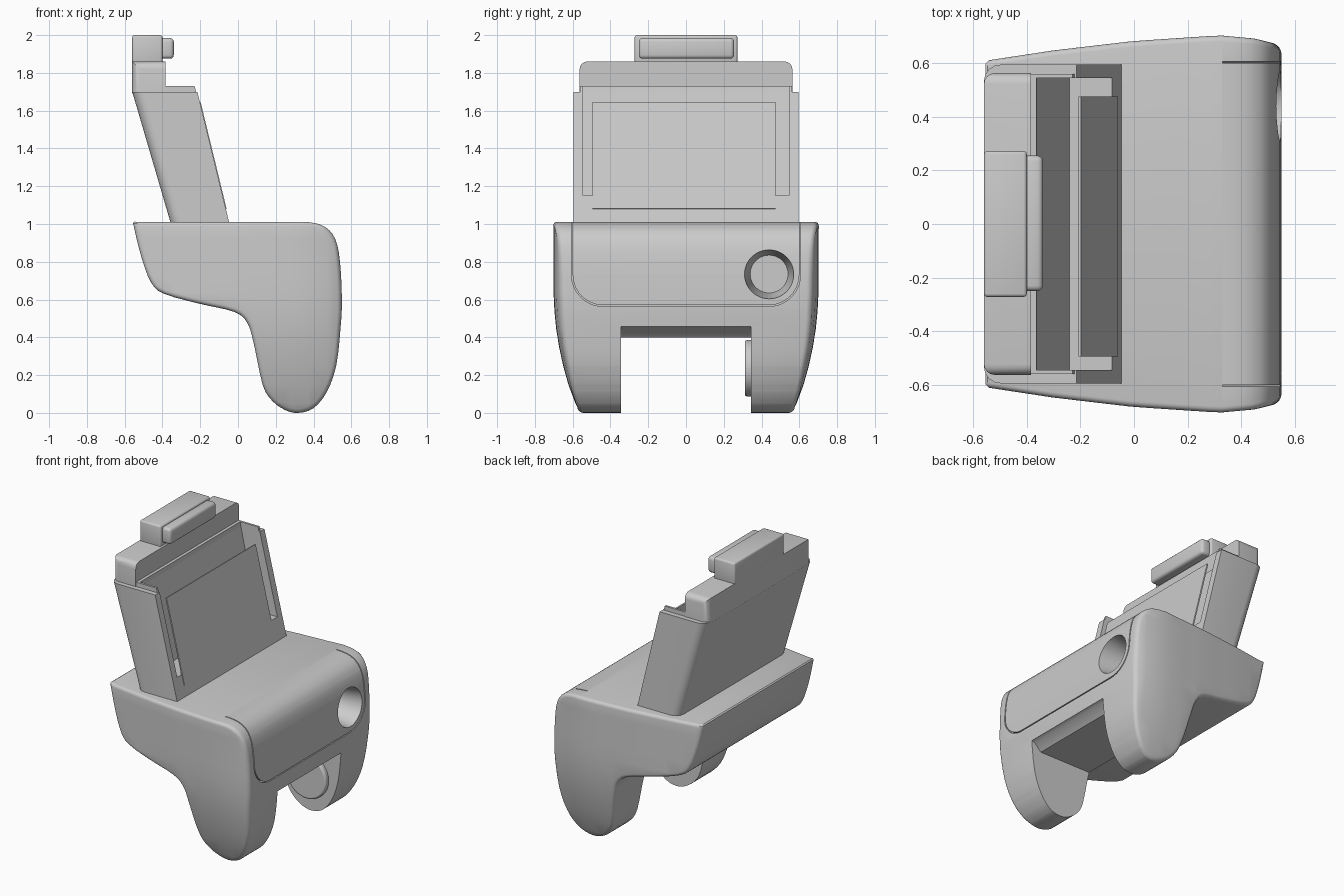
import bpy, bmesh, math
from mathutils import Vector

cube = bpy.data.objects.get("Cube")
if cube:
    bpy.data.objects.remove(cube, do_unlink=True)

grey = bpy.data.materials.new("plain_grey")
grey.use_nodes = True
colour = (0.6, 0.6, 0.6, 1)
grey.diffuse_color = colour
grey.node_tree.nodes["Principled BSDF"].inputs["Base Color"].default_value = colour


def finish(bm, name):
    bmesh.ops.recalc_face_normals(bm, faces=bm.faces)
    mesh = bpy.data.meshes.new(name)
    bm.to_mesh(mesh)
    bm.free()
    mesh.materials.append(grey)
    ob = bpy.data.objects.new(name, mesh)
    bpy.context.collection.objects.link(ob)
    return ob


def activate(ob):
    bpy.ops.object.select_all(action="DESELECT")
    ob.select_set(True)
    bpy.context.view_layer.objects.active = ob


def smooth(ob, angle=35):
    activate(ob)
    bpy.ops.object.shade_smooth_by_angle(angle=math.radians(angle))


def cut(ob, cutter, keep=False):
    mod = ob.modifiers.new("cut", "BOOLEAN")
    mod.operation, mod.solver, mod.object = "DIFFERENCE", "EXACT", cutter
    activate(ob)
    bpy.ops.object.modifier_apply(modifier="cut")
    if not keep:
        bpy.data.objects.remove(cutter, do_unlink=True)


def bevel(bm, edges, offset, segments=4):
    bmesh.ops.bevel(bm, geom=edges, offset=offset, segments=segments,
                    profile=0.5, affect="EDGES", clamp_overlap=False)


def prism(points, low, high, axis="y"):
    """Extrude a profile: (x, z) along y, or (y, z) along x."""
    bm = bmesh.new()
    place = (lambda a, b: (a, low, b)) if axis == "y" else (lambda a, b: (low, a, b))
    face = bm.faces.new([bm.verts.new(place(a, b)) for a, b in points])
    move = Vector((0, high - low, 0) if axis == "y" else (high - low, 0, 0))
    new = bmesh.ops.extrude_face_region(bm, geom=[face])["geom"]
    bmesh.ops.translate(bm, vec=move, verts=[v for v in new if isinstance(v, bmesh.types.BMVert)])
    bmesh.ops.recalc_face_normals(bm, faces=bm.faces)
    return bm


def spline(pts, steps=3):
    """Closed smooth loop through the points."""
    out, n = [], len(pts)
    for i in range(n):
        p, q, r, s = (Vector(pts[(i + k) % n]) for k in (-1, 0, 1, 2))
        for j in range(steps):
            t = j / steps
            out.append(0.5 * (2 * q + (r - p) * t + (2 * p - 5 * q + 4 * r - s) * t * t
                              + (3 * q - p - 3 * r + s) * t ** 3))
    return out


def interp(table, x):
    for (a, u), (b, v) in zip(table, table[1:]):
        if x <= b:
            return u + (v - u) * max(0, (x - a) / (b - a))
    return table[-1][1]


def lathe_x(name, x0, x1, r0, r1, centre, turn_y=False):
    """Tapered round cutter along x (or y)."""
    bm = bmesh.new()
    bmesh.ops.create_cone(bm, cap_ends=True, segments=48, radius1=r0, radius2=r1, depth=x1 - x0)
    mid = (x0 + x1) / 2
    for v in bm.verts:
        x, y, z = v.co
        v.co = (centre[0] + x, mid + z, centre[1] + y) if turn_y else (mid + z, centre[0] + x, centre[1] + y)
    return finish(bm, name)


# Body shell: smooth side profile, rounded rims, tapered width
outline = [(-.55, 1.01), (-.55, .98), (-.51, .82), (-.46, .69), (-.39, .63), (-.2, .577),
           (-.02, .535), (.05, .475), (.085, .36), (.13, .15), (.18, .065), (.25, .015),
           (.32, 0), (.40, .025), (.47, .11), (.52, .25), (.543, .45), (.55, .6),
           (.54, .8), (.515, .92), (.46, .985), (.37, 1.01), (.2, 1.01), (-.2, 1.01), (-.5, 1.01)]
bm = prism(spline(outline), -.7, .7)
rims = [e for e in bm.edges if abs(e.verts[0].co.y - e.verts[1].co.y) < 1e-5]
bevel(bm, rims, .022)
for axis, start, count in ((0, -.5, 11), (2, .05, 10)):
    for i in range(count):
        co, no = [0, 0, 0], [0, 0, 0]
        co[axis], no[axis] = start + i * .0973, 1
        bmesh.ops.bisect_plane(bm, geom=bm.verts[:] + bm.edges[:] + bm.faces[:], plane_co=co, plane_no=no)
along = [(-.55, .61), (-.3, .648), (0, .683), (.32, .704), (.45, .692), (.52, .675), (.56, .655)]
upward = [(0, .8), (.05, .835), (.12, .875), (.2, .91), (.3, .945), (.4, .972), (.5, .99), (.62, 1)]
for v in bm.verts:
    v.co.y *= interp(along, v.co.x) / .7 * interp(upward, v.co.z)
body = finish(bm, "body_shell")

# Gap between the two legs
cut(body, finish(prism([(-.3, -.2), (-.3, .4), (.47, .4), (.52, .45), (.7, .5), (.7, -.2)], -.345, .345), "gap"))

# Seam around the front panel
def panel_outline(w, bottom, r):
    arc = [(w - r + r * math.cos(a), bottom + r - r * math.sin(a))
           for a in (math.pi / 2 * i / 10 for i in range(11))]
    half = [(w, 1.2)] + arc
    return half + [(-y, z) for y, z in reversed(half)]

outer, inner = panel_outline(.607, .563, .17), panel_outline(.6, .57, .163)
cut(body, finish(prism(outer + inner[::-1], .33, .8, "x"), "seam"))

# Round eye recesses
for side in (-1, 1):
    cut(body, lathe_x("eye_cutter", .36, .58, .1, .136, (side * .44, .735)))

# Round socket in the inner face of one leg
hub = (.3, .237)
cut(body, lathe_x("socket_cutter", .3, .45, .11, .11, hub, True))
smooth(body)

ring = lathe_x("leg_ring", .312, .36, .15, .15, hub, True)
cut(ring, lathe_x("ring_cutter", .28, .4, .11, .11, hub, True))
mod = ring.modifiers.new("soft_edge", "BEVEL")
mod.width, mod.segments = .012, 3
smooth(ring)

# Leaning screen housing with softened back corners
bm = prism([(-.045, 1), (-.215, 1.70), (-.56, 1.70), (-.355, 1)], -.595, .595)
back = [e for e in bm.edges if abs(e.verts[0].co.y - e.verts[1].co.y) < 1e-5
        and all(v.co.x < -.3 for v in e.verts) and abs(e.verts[0].co.z - e.verts[1].co.z) > .5]
bevel(bm, back, .06)
housing = finish(bm, "screen_housing")
sleeve = finish(prism([(-.2, 1.62), (-.23, 1.73), (-.42, 1.73), (-.42, 1.62)], -.56, .56), "slot_sleeve")
slot = finish(prism([(-.07, 1.15), (-.236, 1.8), (-.375, 1.8), (-.36, 1.7), (-.24, 1.15)], -.545, .545), "slot")
cut(housing, slot, keep=True)
cut(sleeve, slot)
smooth(housing)

# Screen plate lying on the sloping front
lean = Vector((-.17, 0, .70)).normalized()
normal = Vector((lean.z, 0, -lean.x))
base = Vector((-.045, 0, 1))
def on_front(z, lift):
    p = base + lean * ((z - 1) / lean.z) + normal * lift
    return (p.x, p.z)
finish(prism([on_front(1.08, -.005), on_front(1.645, -.005),
              on_front(1.645, .004), on_front(1.08, .004)], -.495, .475), "screen")

# Crest behind the slot, with rounded shoulders
bm = prism([(-.56, 1.69), (-.56, 1.86), (-.385, 1.86), (-.385, 1.69)], -.563, .563)
ends = [e for e in bm.edges if abs(e.verts[0].co.y - e.verts[1].co.y) < 1e-5
        and (all(v.co.z > 1.8 for v in e.verts) or all(v.co.x < -.5 for v in e.verts))]
bevel(bm, ends, .04)
smooth(finish(bm, "back_crest"))

# Top block and its front bar
def rounded_box(name, lo, hi, r):
    bm = prism([(lo[0], lo[2]), (lo[0], hi[2]), (hi[0], hi[2]), (hi[0], lo[2])], lo[1], hi[1])
    bevel(bm, bm.edges[:], r, 3)
    smooth(finish(bm, name))

rounded_box("top_block", (-.56, -.272, 1.84), (-.4, .272, 2), .012)
rounded_box("front_bar", (-.42, -.25, 1.875), (-.34, .255, 1.985), .02)
